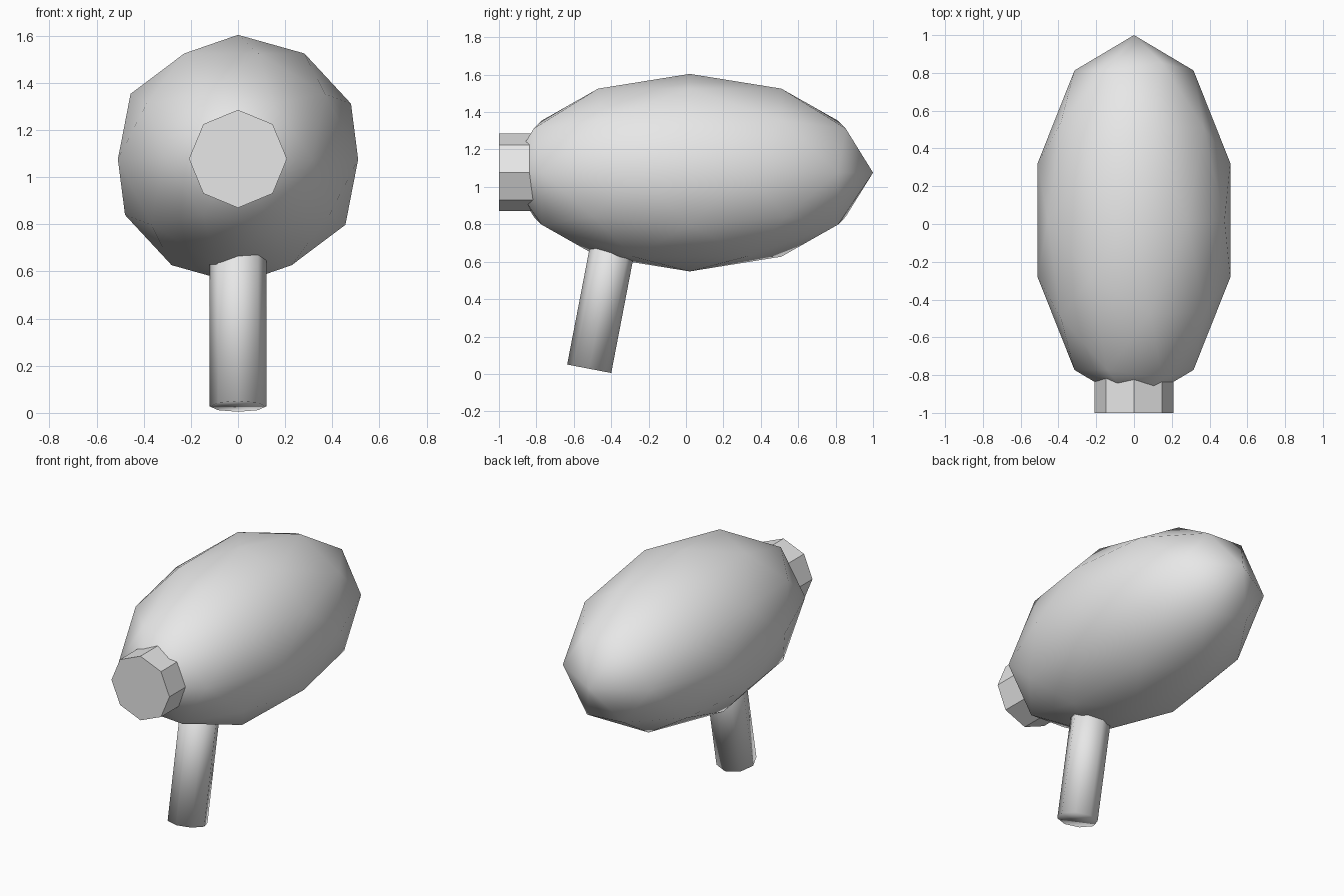
import bpy
from math import radians, sin, cos
from mathutils import Vector

cube = bpy.data.objects.get("Cube")
if cube:
    bpy.data.objects.remove(cube, do_unlink=True)

# One plain grey for every part
grey = bpy.data.materials.new("light_grey")
grey.use_nodes = True
colour = (0.8, 0.8, 0.8, 1)
grey.diffuse_color = colour
grey.node_tree.nodes["Principled BSDF"].inputs["Base Color"].default_value = colour


def finish(name, smooth):
    """Name the new object, colour it and set its shading."""
    obj = bpy.context.object
    obj.name = name
    obj.data.materials.append(grey)
    if smooth:
        bpy.ops.object.shade_smooth()
    else:
        bpy.ops.object.shade_flat()
    return obj


def octagon_rod(name, end, axis, radius, length, smooth):
    """Eight-sided rod running from its end along an axis in the YZ plane."""
    axis = Vector(axis).normalized()
    bpy.ops.mesh.primitive_cylinder_add(
        vertices=8, radius=radius, depth=length,
        location=Vector(end) + axis * length / 2,
        rotation=axis.to_track_quat("Z", "Y").to_euler())
    return finish(name, smooth)


# Long low-poly egg-shaped body
bpy.ops.mesh.primitive_ico_sphere_add(subdivisions=2, radius=1, location=(0, 0.02, 1.076))
bpy.context.object.scale = (0.536, 0.98, 0.528)
finish("body", True)

# Faceted nozzle at the front
octagon_rod("nozzle", (0, -1, 1.078), (0, 1, 0), 0.208, 0.4, False)

# Handle leaning back towards the body
tilt = radians(10.9)
octagon_rod("handle", (0, -0.5175, 0.0275), (0, sin(tilt), cos(tilt)), 0.12, 0.85, True)
